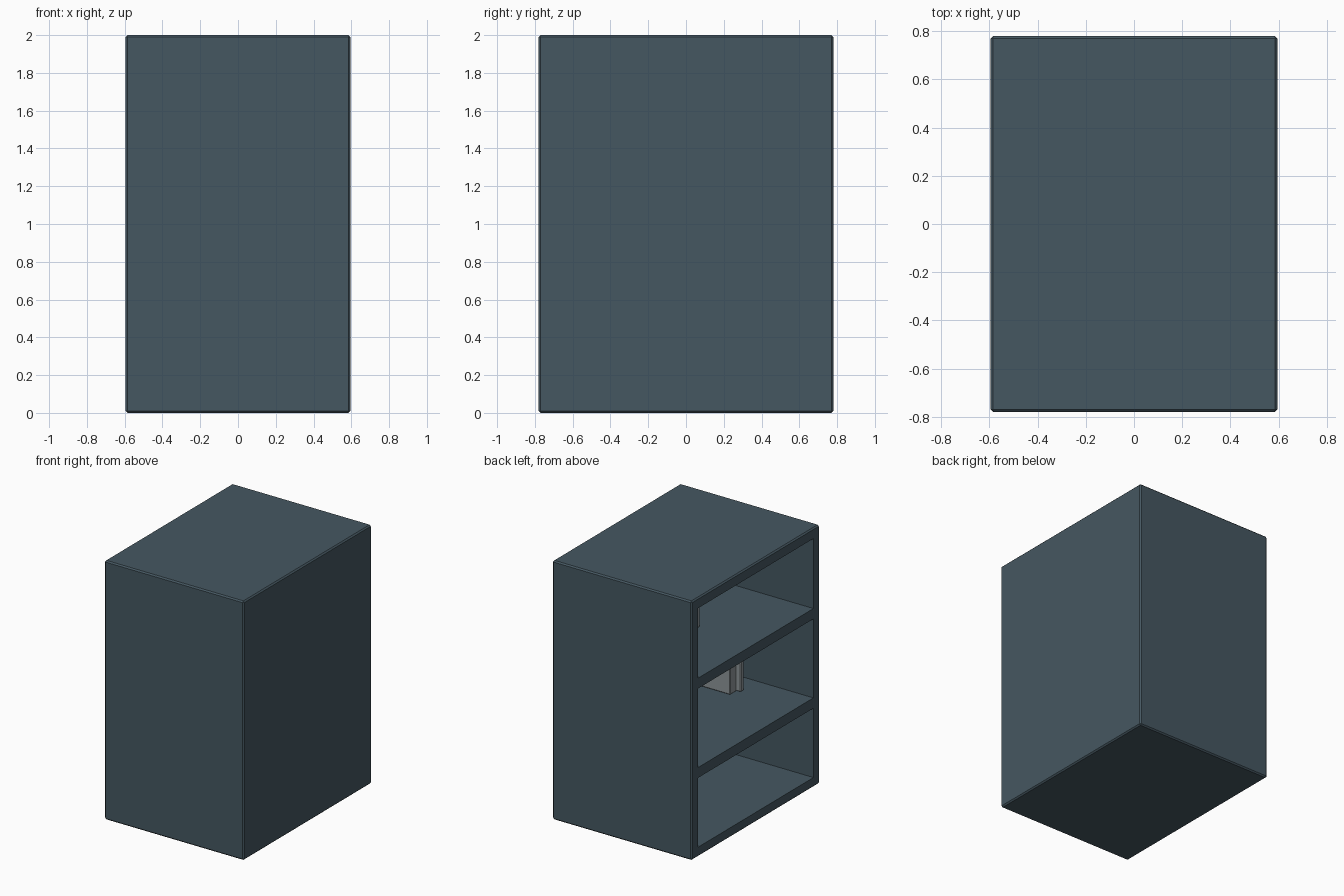
import bpy, bmesh
from mathutils import Vector

if "Cube" in bpy.data.objects:
    bpy.data.objects.remove(bpy.data.objects["Cube"])


def material(name, rgb):
    m = bpy.data.materials.new(name)
    m.diffuse_color = (*rgb, 1.0)
    m.use_nodes = True
    m.node_tree.nodes["Principled BSDF"].inputs["Base Color"].default_value = m.diffuse_color
    return m


SLATE = material("slate_grey", (0.060, 0.096, 0.120))
GREY = material("light_grey", (0.27, 0.30, 0.315))


def box(name, lo, hi, mat, bevel=0.0):
    """Box between two corners, optionally with chamfered edges."""
    lo, hi = Vector(lo), Vector(hi)
    bm = bmesh.new()
    bmesh.ops.create_cube(bm, size=1)
    for v in bm.verts:
        v.co = Vector(((lo[i] + hi[i]) / 2 + v.co[i] * (hi[i] - lo[i])) for i in range(3))
    if bevel:
        bmesh.ops.bevel(bm, geom=bm.edges[:], offset=bevel, segments=1, affect='EDGES')
    me = bpy.data.meshes.new(name)
    bm.to_mesh(me)
    bm.free()
    me.materials.append(mat)
    ob = bpy.data.objects.new(name, me)
    bpy.context.collection.objects.link(ob)
    return ob


# Cabinet body
X, Y, WALL = 0.595, 0.78, 0.075
cabinet = box("cabinet", (-X, -Y, 0), (X, Y, 2), SLATE, 0.01)

# Three compartments, open towards -x
cutters = []
for z0, z1 in ((0.075, 0.61), (0.69, 1.30), (1.38, 1.92)):
    c = box("compartment_cutter", (-X - 0.1, -Y + WALL, z0), (X - WALL, Y - WALL, z1), SLATE)
    c.hide_render = True
    cutters.append(c)
    mod = cabinet.modifiers.new("compartment", 'BOOLEAN')
    mod.operation = 'DIFFERENCE'
    mod.solver = 'EXACT'
    mod.object = c

bpy.context.view_layer.objects.active = cabinet
for mod in list(cabinet.modifiers):
    bpy.ops.object.modifier_apply(modifier=mod.name)
for c in cutters:
    bpy.data.objects.remove(c, do_unlink=True)


# Upright binders: y start, thickness, front x, height
def binders(prefix, floor, rows):
    for i, (y, t, x, h) in enumerate(rows):
        box(f"{prefix}_binder_{i + 1}", (x, y, floor), (X - WALL - 0.04, y + t, floor + h), GREY, 0.006)


binders("middle_shelf", 0.69, [(-0.49, 0.08, -0.09, 0.42), (-0.53, 0.04, -0.125, 0.40)])
binders("top_shelf", 1.38, [(0.0, 0.08, -0.12, 0.40), (0.08, 0.06, -0.10, 0.42), (0.14, 0.08, -0.12, 0.38)])
